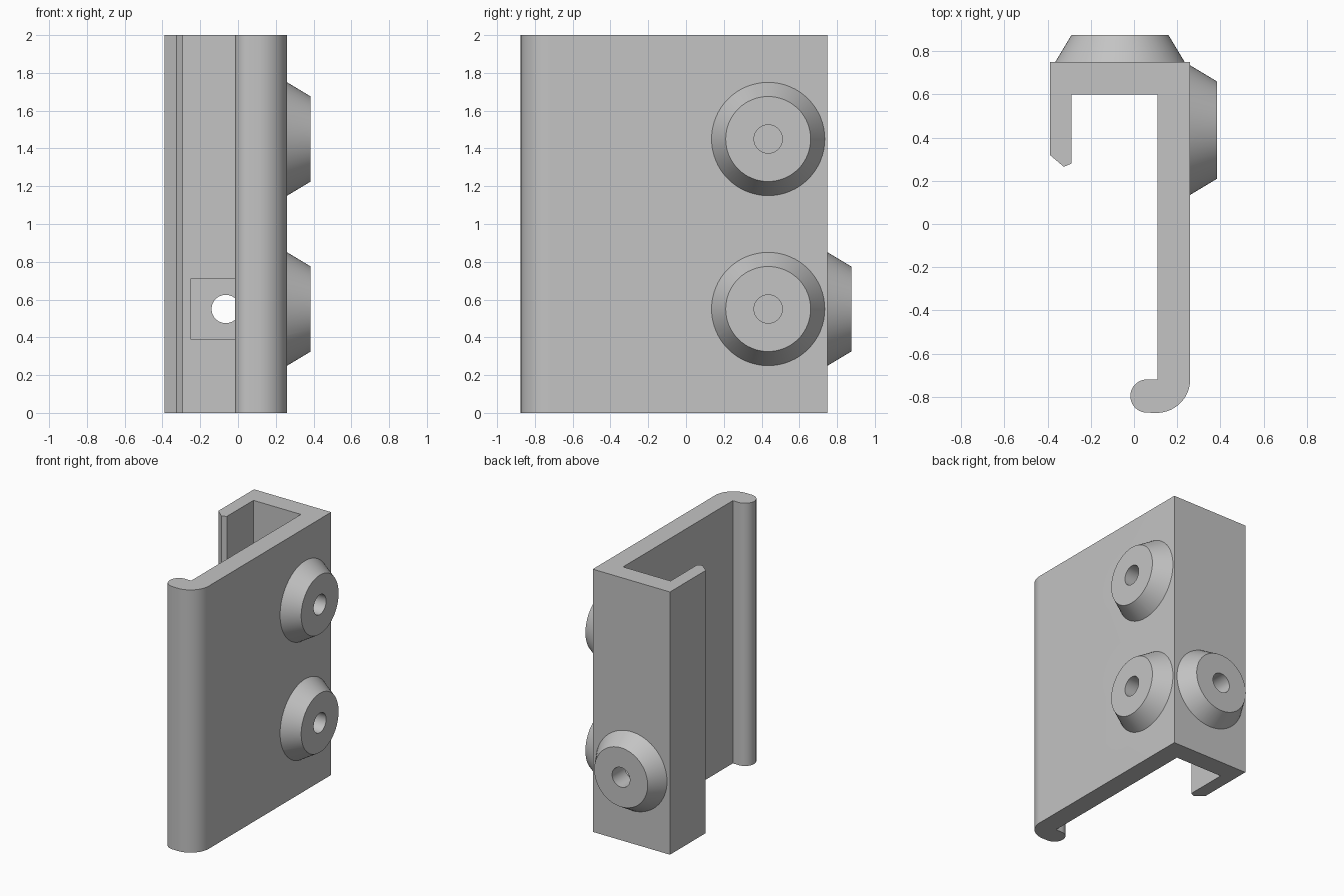
import bpy, bmesh, math
from mathutils import Matrix, Vector

old = bpy.data.objects.get("Cube")
if old:
    bpy.data.objects.remove(old)

grey = bpy.data.materials.new("plain grey")
grey.use_nodes = True
COLOUR = (0.55, 0.55, 0.55, 1)
grey.diffuse_color = COLOUR
grey.node_tree.nodes["Principled BSDF"].inputs["Base Color"].default_value = COLOUR


def finish(name, bm):
    bmesh.ops.recalc_face_normals(bm, faces=bm.faces)
    mesh = bpy.data.meshes.new(name)
    bm.to_mesh(mesh)
    bm.free()
    mesh.materials.append(grey)
    ob = bpy.data.objects.new(name, mesh)
    bpy.context.collection.objects.link(ob)
    return ob


def arc(cx, cy, r, start, end, steps):
    angles = [math.radians(start + (end - start) * i / steps) for i in range(steps + 1)]
    return [(cx + r * math.cos(a), cy + r * math.sin(a)) for a in angles]


def cone(name, spot, axis, r1, r2, start, end, sides=64):
    """Tapered cylinder along axis, from start to end measured from spot."""
    bm = bmesh.new()
    turn = axis.to_track_quat('Z', 'Y').to_matrix().to_4x4()
    middle = Matrix.Translation(spot + axis * (start + end) / 2)
    bmesh.ops.create_cone(bm, cap_ends=True, segments=sides, radius1=r1, radius2=r2,
                          depth=end - start, matrix=middle @ turn)
    return finish(name, bm)


def box(name, spot, axis, half_width, half_height, start, end):
    bm = bmesh.new()
    across = Vector((abs(axis.y), abs(axis.x), 0))
    size = across * half_width * 2 + axis * (end - start)
    size.z = half_height * 2
    bmesh.ops.create_cube(bm, size=1, matrix=Matrix.Translation(
        spot + axis * (start + end) / 2) @ Matrix.Diagonal((*size, 1)))
    return finish(name, bm)


def combine(target, tool, operation):
    mod = target.modifiers.new(tool.name, 'BOOLEAN')
    mod.operation = operation
    mod.solver = 'EXACT'
    mod.object = tool
    bpy.context.view_layer.objects.active = target
    bpy.ops.object.modifier_apply(modifier=mod.name)
    bpy.data.objects.remove(tool)


# Hooked channel, extruded upward from its cross-section
profile = [(-0.39, 0.75), (-0.39, 0.32), (-0.325, 0.265), (-0.29, 0.28),
           (-0.29, 0.6), (0.11, 0.6), (0.11, -0.72)]
profile += arc(0.06, -0.797, 0.077, 90, 270, 20)
profile += arc(0.105, -0.72, 0.155, 270, 360, 20)
profile += [(0.26, 0.75)]
bm = bmesh.new()
base = bm.faces.new([bm.verts.new((x, y, 0)) for x, y in profile])
top = bmesh.ops.extrude_face_region(bm, geom=[base])
bmesh.ops.translate(bm, vec=(0, 0, 2),
                    verts=[v for v in top["geom"] if isinstance(v, bmesh.types.BMVert)])
bracket = finish("hook_bracket", bm)

# Screw bosses: place on the outer wall, outward direction, nut pocket half width
RIGHT, BACK = Vector((1, 0, 0)), Vector((0, 1, 0))
bosses = [(Vector((0.26, 0.435, 0.55)), RIGHT, 0.16),
          (Vector((0.26, 0.435, 1.45)), RIGHT, 0.16),
          (Vector((-0.065, 0.75, 0.55)), BACK, 0.185)]
for spot, axis, half in bosses:
    combine(bracket, cone("boss", spot, axis, 0.312, 0.225, -0.02, 0.125), 'UNION')
for spot, axis, half in bosses:
    combine(bracket, cone("screw_hole", spot, axis, 0.075, 0.075, -0.2, 0.2, 48), 'DIFFERENCE')
    combine(bracket, box("nut_pocket", spot, axis, half, 0.1625, -0.16, -0.03), 'DIFFERENCE')

bpy.ops.object.select_all(action='DESELECT')
bracket.select_set(True)
bpy.context.view_layer.objects.active = bracket
bpy.ops.object.shade_smooth_by_angle(angle=math.radians(25))
